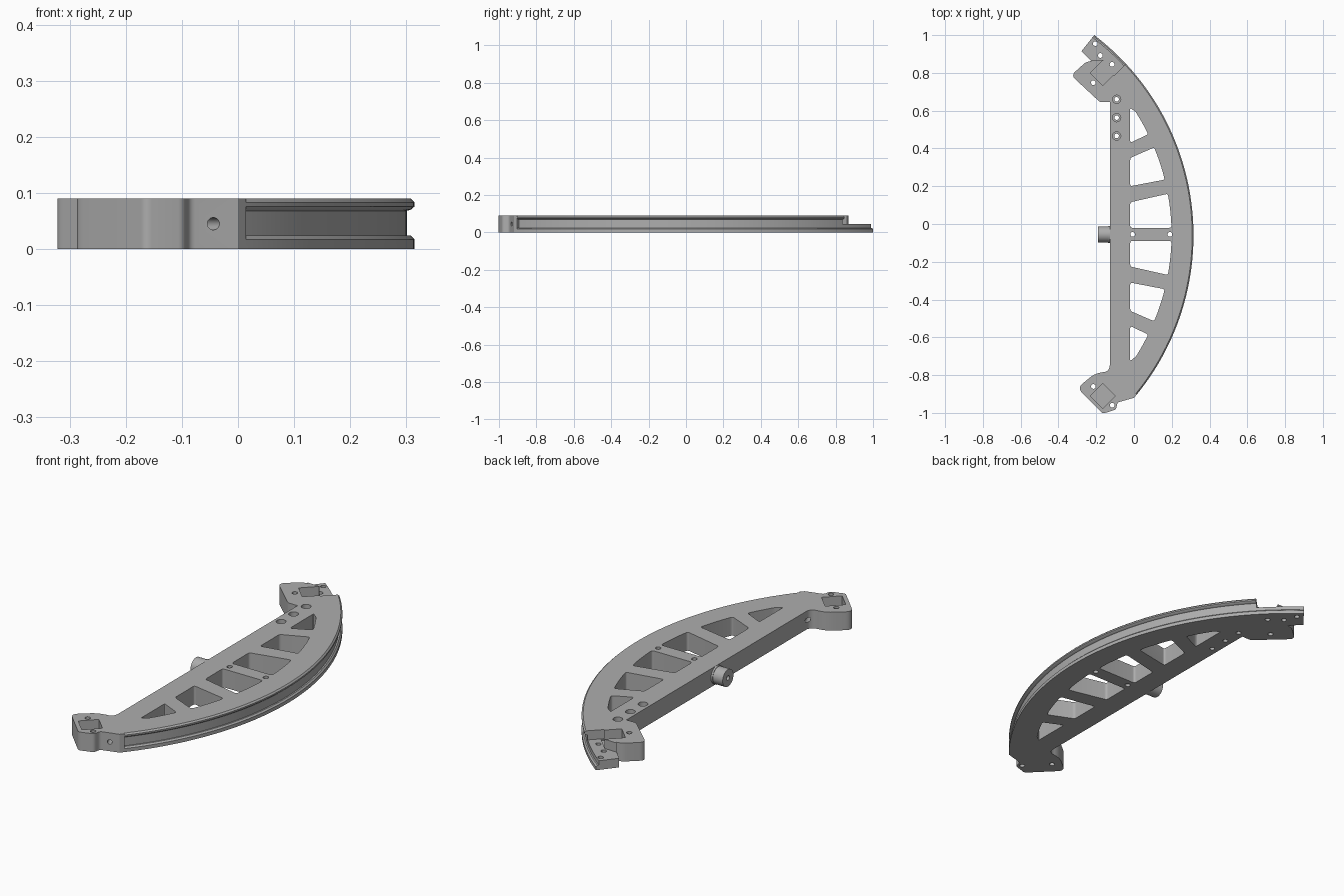
import bpy, bmesh, math
from mathutils import Vector

if "Cube" in bpy.data.objects:
    bpy.data.objects.remove(bpy.data.objects["Cube"], do_unlink=True)

R, CX, CY, H = 1.332, -1.017, -0.06, 0.09   # rim arc and thickness
R_IN, MID = 1.216, -0.055                   # window arc, mirror line of windows

grey = bpy.data.materials.new("machined grey")
grey.use_nodes = True
grey.diffuse_color = (0.42, 0.42, 0.42, 1)
grey.node_tree.nodes["Principled BSDF"].inputs["Base Color"].default_value = grey.diffuse_color


def finish(bm, name):
    bmesh.ops.recalc_face_normals(bm, faces=bm.faces)
    me = bpy.data.meshes.new(name)
    bm.to_mesh(me)
    bm.free()
    ob = bpy.data.objects.new(name, me)
    bpy.context.collection.objects.link(ob)
    me.materials.append(grey)
    return ob


def loft(rings, name, closed=False):
    """Join equal point rings with quads and cap both ends."""
    bm = bmesh.new()
    vs = [[bm.verts.new(p) for p in ring] for ring in rings]
    n = len(vs[0])
    for a, b in zip(vs, vs[1:]):
        for i in range(n):
            bm.faces.new((a[i], a[(i + 1) % n], b[(i + 1) % n], b[i]))
    bm.faces.new(vs[0][::-1])
    bm.faces.new(vs[-1])
    return finish(bm, name)


def prism(points, z0, z1, name):
    return loft([[(x, y, z) for x, y in points] for z in (z0, z1)], name)


def arc(r, a0, a1, n):
    return [(CX + r * math.cos(a0 + (a1 - a0) * i / n),
             CY + r * math.sin(a0 + (a1 - a0) * i / n)) for i in range(n + 1)]


def rounded(corners):
    """Corners are (x, y, radius); a radius of 0 stays sharp."""
    out = []
    for i, (x, y, r) in enumerate(corners):
        p = Vector((x, y))
        if r == 0:
            out.append((x, y))
            continue
        a = p + (Vector(corners[i - 1][:2]) - p).normalized() * r
        b = p + (Vector(corners[(i + 1) % len(corners)][:2]) - p).normalized() * r
        for k in range(7):
            t = k / 6
            out.append(tuple(a * (1 - t) ** 2 + p * 2 * t * (1 - t) + b * t * t))
    return out


def rod(p, q, r, name):
    """Cylinder from p to q."""
    p, q = Vector(p), Vector(q)
    turn = (q - p).to_track_quat('Z', 'Y')
    ring = [turn @ Vector((r * math.cos(k * math.tau / 32), r * math.sin(k * math.tau / 32), 0))
            for k in range(32)]
    return loft([[c + v for v in ring] for c in (p, q)], name)


def sweep(profile, a0, a1, name):
    """Sweep an (r, z) profile about the rim centre."""
    rings = []
    for i in range(97):
        a = a0 + (a1 - a0) * i / 96
        rings.append([(CX + r * math.cos(a), CY + r * math.sin(a), z) for r, z in profile])
    return loft(rings, name)


def cut(target, tool):
    tool.hide_render = True
    mod = target.modifiers.new("cut", 'BOOLEAN')
    mod.operation, mod.solver, mod.object = 'DIFFERENCE', 'EXACT', tool
    bpy.context.view_layer.objects.active = target
    bpy.ops.object.modifier_apply(modifier=mod.name)
    bpy.data.objects.remove(tool, do_unlink=True)


def smooth(ob):
    bpy.ops.object.select_all(action='DESELECT')
    ob.select_set(True)
    bpy.context.view_layer.objects.active = ob
    bpy.ops.object.shade_smooth_by_angle(angle=math.radians(25))


# Curved frame with a lug at each end
START, TIP = math.atan2(-0.86, 1.017), math.atan2(1.06, 0.807)
ends = rounded([
    (-0.21, 1.0, 0), (-0.278, 0.915, 0), (-0.225, 0.863, 0), (-0.255, 0.857, 0.015),
    (-0.333, 0.787, 0.03), (-0.18, 0.645, 0.012), (-0.128, 0.645, 0),
    (-0.128, -0.785, 0.04), (-0.2, -0.785, 0.045), (-0.3, -0.868, 0.035),
    (-0.165, -1.004, 0.012), (-0.095, -0.982, 0.012), (-0.088, -0.945, 0.012),
    (0.0, -0.92, 0)])
frame = prism(arc(R, START, TIP, 96)[:-1] + ends[:-1], 0, H, "curved_frame")

# Rim groove and top edge chamfer
FAR = R + 0.03
cut(frame, sweep([(R - 0.014, 0.024), (R - 0.014, 0.068), (R - 0.007, 0.07), (R, 0.076),
                  (FAR, 0.076), (FAR, 0.017), (R, 0.017), (R - 0.007, 0.024)],
                 -0.685, 1.0, "groove_cutter"))
cut(frame, sweep([(R - 0.009, 0.092), (R + 0.002, 0.081), (FAR, 0.081), (FAR, 0.092)],
                 -0.685, 1.0, "chamfer_cutter"))

# Windows, mirrored about the middle rib: left edge and where the arc side starts and ends
c = 0.012
for low, high, arc_low, arc_high in ((-0.02, 0.115, -0.02, 0.16),
                                     (0.20, 0.35, 0.235, 0.405),
                                     (0.43, 0.615, 0.475, 0.605)):
    a0, a1 = (math.asin((y - CY) / R_IN) for y in (arc_low, arc_high))
    side = arc(R_IN, a0, a1, 10)
    corners = [(-0.02, low, c), (*side[0], c)] + [(x, y, 0) for x, y in side[1:-1]]
    corners += [(*side[-1], c), (-0.02, high, c)] if high < 0.6 else [(-0.02, high, 0.008)]
    shape = rounded(corners)
    for flip in (False, True):
        pts = [(x, 2 * MID - y) for x, y in shape] if flip else shape
        cut(frame, prism(pts, -0.05, 0.15, "window_cutter"))

# Half-thickness lap at the back end
cut(frame, prism([(0.0, 0.89), (-0.105, 0.785), (-0.165, 0.868), (-0.35, 0.872),
                  (-0.35, 1.1), (0.0, 1.1)], 0.045, 0.15, "lap_cutter"))

# Diamond pockets in both lugs
for x, y in ((-0.165, 0.80), (-0.165, -0.91)):
    d = 0.066
    cut(frame, prism([(x + d, y), (x, y + d), (x - d, y), (x, y - d)], 0.04, 0.15,
                     "pocket_cutter"))

# Vertical through holes
for x, y in ((-0.007, MID), (0.19, MID), (-0.205, 0.955), (-0.178, 0.892), (-0.116, 0.845),
             (-0.215, 0.748), (-0.215, -0.86), (-0.115, -0.96)):
    cut(frame, rod((x, y, -0.05), (x, y, 0.15), 0.0125, "hole_cutter"))

# Counterbored bolt holes
for y in (0.66, 0.563, 0.466):
    cut(frame, rod((-0.092, y, 0.05), (-0.092, y, 0.15), 0.022, "counterbore_cutter"))
    cut(frame, rod((-0.092, y, -0.05), (-0.092, y, 0.15), 0.012, "bolt_hole_cutter"))

# Cross hole through the front lug
cut(frame, rod((-0.03, -0.96, 0.045), (-0.15, -0.72, 0.045), 0.011, "cross_hole_cutter"))
smooth(frame)

# Side peg with a bore and a thin collar
peg = rod((-0.19, MID, 0.045), (-0.12, MID, 0.045), 0.042, "side_peg")
cut(peg, rod((-0.25, MID, 0.045), (-0.14, MID, 0.045), 0.011, "peg_bore_cutter"))
smooth(peg)
collar = rod((-0.137, MID, 0.045), (-0.122, MID, 0.045), 0.0445, "peg_collar")
smooth(collar)
